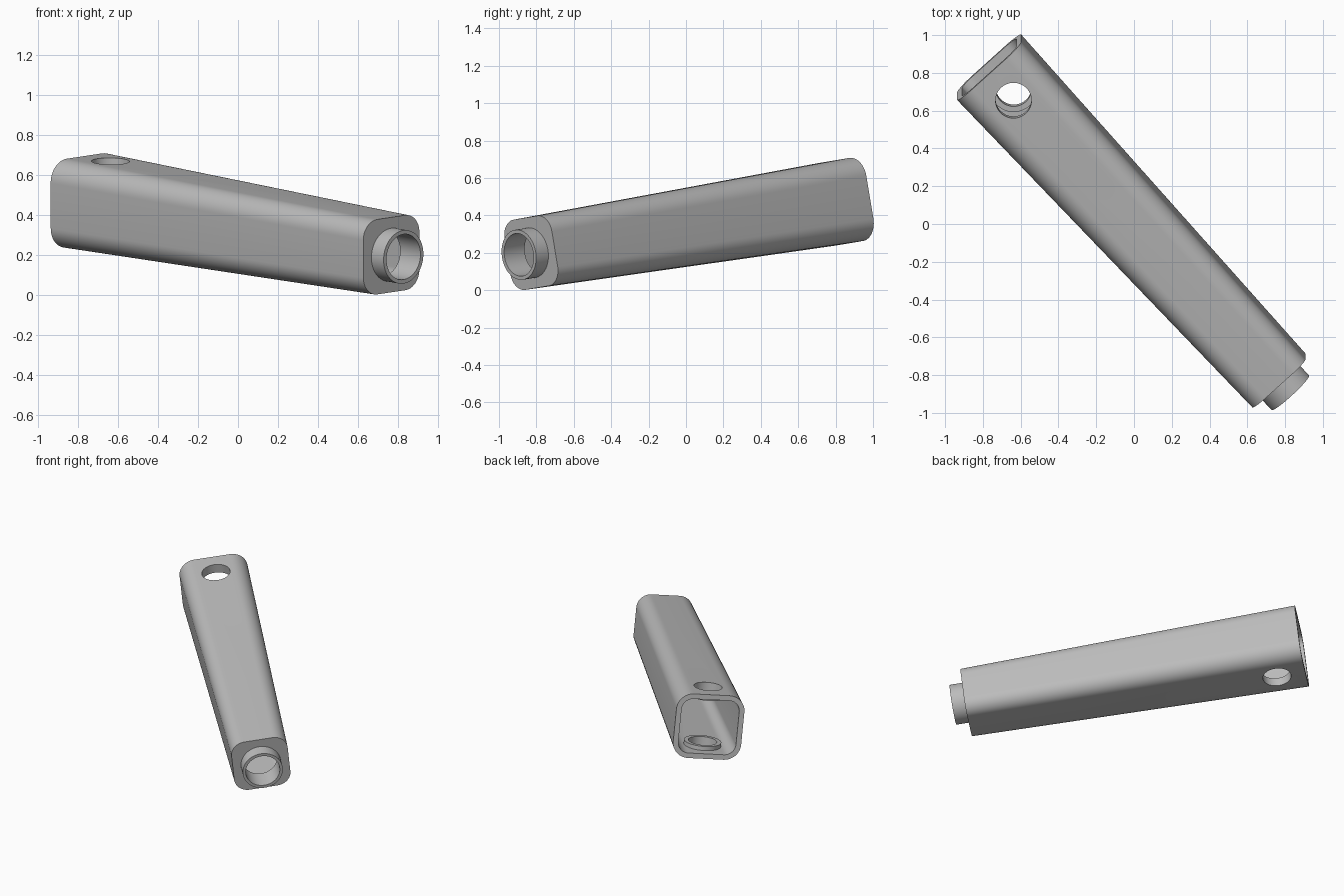
import bpy, bmesh, math
from mathutils import Vector, Matrix

cube = bpy.data.objects.get("Cube")
if cube:
    bpy.data.objects.remove(cube, do_unlink=True)

metal = bpy.data.materials.new("satin grey")
metal.use_nodes = True
GREY = (0.5, 0.5, 0.5, 1)
metal.diffuse_color = GREY
metal.node_tree.nodes["Principled BSDF"].inputs["Base Color"].default_value = GREY

# Local frame: X across, Y up through the tube, Z along it from back to front
back = Vector((-0.767, 0.83, 0.472))
front = Vector((0.767, -0.828, 0.2))
axis = (front - back).normalized()
up = Vector((0, -0.165, 0.986))
up = (up - axis * up.dot(axis)).normalized()
side = up.cross(axis)
frame = Matrix((side, up, axis)).transposed().to_4x4()
frame.translation = back
LENGTH = (front - back).length


def section(width, height, radius, steps=12):
    """Rounded rectangle outline."""
    points = []
    for corner, (sx, sy) in enumerate(((1, 1), (-1, 1), (-1, -1), (1, -1))):
        for i in range(steps + 1):
            a = math.pi / 2 * (corner + i / steps)
            points.append((sx * (width / 2 - radius) + radius * math.cos(a),
                           sy * (height / 2 - radius) + radius * math.sin(a)))
    return points


def circle(radius, steps=64):
    return [(radius * math.cos(math.tau * i / steps), radius * math.sin(math.tau * i / steps))
            for i in range(steps)]


def loft(name, outline_a, z_a, outline_b, z_b, turn=Matrix()):
    """Solid between two outlines with equal point counts."""
    bm = bmesh.new()
    a = [bm.verts.new((x, y, z_a)) for x, y in outline_a]
    b = [bm.verts.new((x, y, z_b)) for x, y in outline_b]
    bm.faces.new(a)
    bm.faces.new(b)
    for i in range(len(a)):
        j = (i + 1) % len(a)
        bm.faces.new((a[i], a[j], b[j], b[i]))
    bmesh.ops.recalc_face_normals(bm, faces=bm.faces)
    bm.transform(turn)
    mesh = bpy.data.meshes.new(name)
    bm.to_mesh(mesh)
    bm.free()
    mesh.materials.append(metal)
    obj = bpy.data.objects.new(name, mesh)
    bpy.context.collection.objects.link(obj)
    return obj


def combine(target, tool, operation):
    """Apply a boolean and remove the tool."""
    tool.hide_render = True
    mod = target.modifiers.new("combine", 'BOOLEAN')
    mod.operation, mod.solver, mod.object = operation, 'EXACT', tool
    graph = bpy.context.evaluated_depsgraph_get()
    mesh = bpy.data.meshes.new_from_object(target.evaluated_get(graph))
    target.modifiers.clear()
    target.data = mesh
    bpy.data.objects.remove(tool, do_unlink=True)


# Tapered outer tube, hollowed from the back
tube = loft("tapered_tube", section(0.46, 0.45, 0.11), 0, section(0.38, 0.38, 0.095), LENGTH)
WALL = 0.035
hollow = loft("hollow_cutter", section(0.46 - 2 * WALL, 0.45 - 2 * WALL, 0.075), -0.001,
              section(0.38 - 2 * WALL, 0.38 - 2 * WALL, 0.06), LENGTH - 0.06)
combine(tube, hollow, 'DIFFERENCE')

# Round spigot on the front with an open bore
combine(tube, loft("spigot", circle(0.135), LENGTH - 0.03, circle(0.135), LENGTH + 0.09), 'UNION')
combine(tube, loft("bore_cutter", circle(0.115), LENGTH - 0.15, circle(0.115), LENGTH + 0.2),
        'DIFFERENCE')

# Cross hole near the back, with a raised ring inside each wall
cross = Matrix.Translation((0, 0, 0.192)) @ Matrix.Rotation(-math.pi / 2, 4, 'X')
for s in (1, -1):
    boss = loft("boss", circle(0.125), s * 0.16, circle(0.125), s * 0.2, cross)
    combine(tube, boss, 'UNION')
combine(tube, loft("cross_hole_cutter", circle(0.095), -0.4, circle(0.095), 0.4, cross),
        'DIFFERENCE')

# Place the part and shade it smooth with crisp edges
tube.data.transform(frame)
bpy.context.view_layer.update()
for obj in bpy.context.selected_objects:
    obj.select_set(False)
tube.select_set(True)
bpy.context.view_layer.objects.active = tube
bpy.ops.object.shade_smooth_by_angle(angle=math.radians(30))
